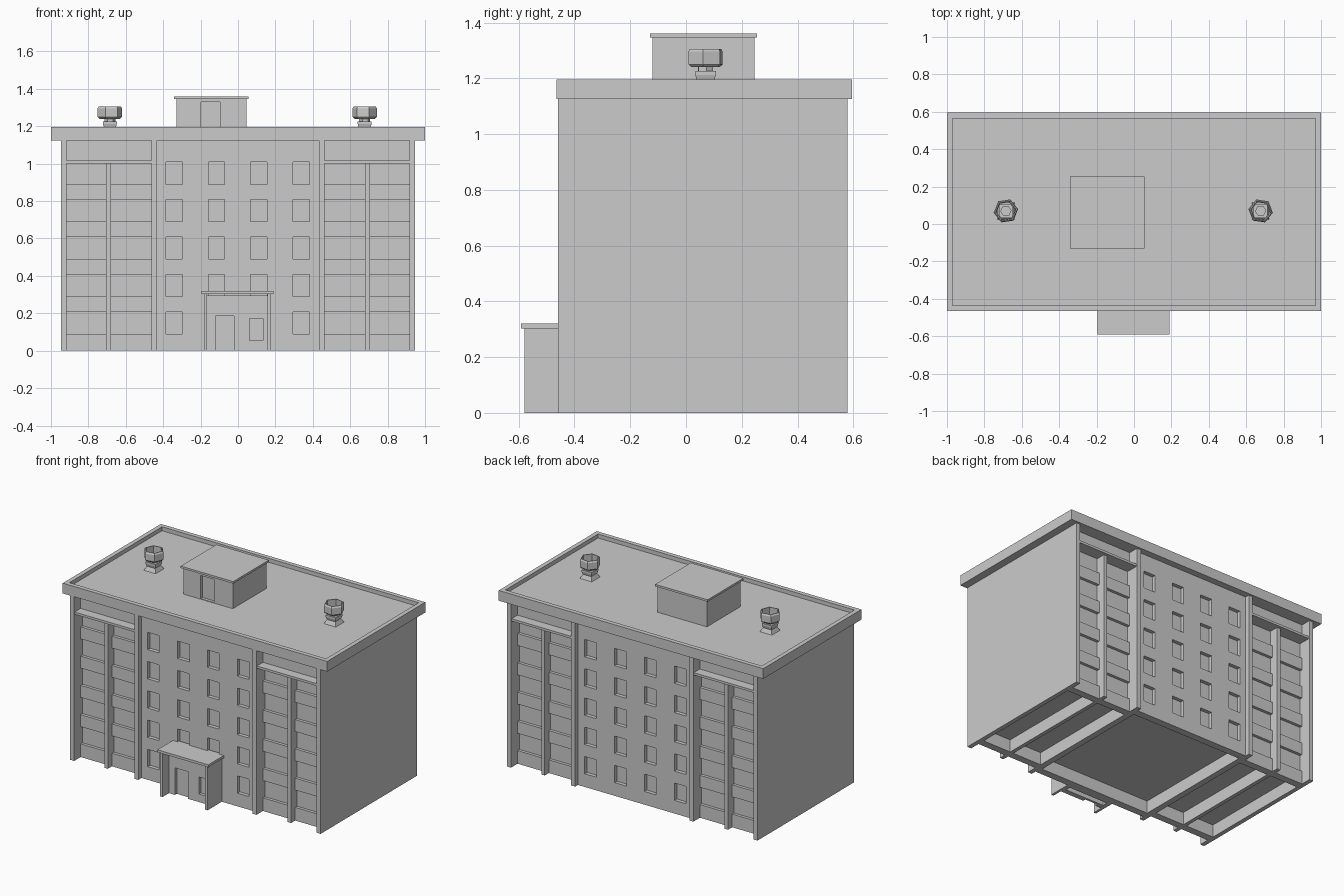
import bpy
import bmesh
import math
from mathutils import Matrix

if "Cube" in bpy.data.objects:
    bpy.data.objects.remove(bpy.data.objects["Cube"], do_unlink=True)

GREY = 0.6
grey = bpy.data.materials.new("concrete_grey")
grey.use_nodes = True
grey.diffuse_color = (GREY, GREY, GREY, 1)
grey.node_tree.nodes["Principled BSDF"].inputs["Base Color"].default_value = (GREY, GREY, GREY, 1)


def make(name, bm):
    mesh = bpy.data.meshes.new(name)
    bmesh.ops.recalc_face_normals(bm, faces=bm.faces)
    bm.to_mesh(mesh)
    bm.free()
    mesh.materials.append(grey)
    obj = bpy.data.objects.new(name, mesh)
    bpy.context.collection.objects.link(obj)
    return obj


def boxes(name, ranges):
    """One object from boxes given as (x range, y range, z range)."""
    bm = bmesh.new()
    for spans in ranges:
        size = [b - a for a, b in spans]
        mid = [(a + b) / 2 for a, b in spans]
        bmesh.ops.create_cube(bm, size=1, matrix=Matrix.Translation(mid) @ Matrix.Diagonal((*size, 1)))
    return make(name, bm)


def cut(obj, ranges):
    """Subtract boxes from an object."""
    cutter = boxes("cutter", ranges)
    cutter.hide_render = True
    mod = obj.modifiers.new("openings", 'BOOLEAN')
    mod.operation = 'DIFFERENCE'
    mod.solver = 'EXACT'
    mod.object = cutter
    bpy.ops.object.select_all(action='DESELECT')
    bpy.context.view_layer.objects.active = obj
    obj.select_set(True)
    bpy.ops.object.modifier_apply(modifier=mod.name)
    bpy.data.objects.remove(cutter, do_unlink=True)


def loft(name, rings, sides, turn, x, y, capped=True):
    """Stack of polygon rings given as (radius, height)."""
    bm = bmesh.new()
    loops = []
    for r, z in rings:
        angles = [turn + math.tau * i / sides for i in range(sides)]
        loops.append([bm.verts.new((x + r * math.cos(a), y + r * math.sin(a), z)) for a in angles])
    pairs = list(zip(loops, loops[1:]))
    if not capped:
        pairs.append((loops[-1], loops[0]))
    for low, high in pairs:
        for i in range(sides):
            j = (i + 1) % sides
            bm.faces.new((low[i], low[j], high[j], high[i]))
    if capped:
        bm.faces.new(loops[0])
        bm.faces.new(loops[-1])
    return make(name, bm)


FRONT, BACK = -0.46, 0.58      # pillar faces
TOP = 1.125                    # underside of the roof slab
FLOOR = 0.085                  # ceiling of the open underside
SILLS = [0.09 + 0.2 * i for i in range(5)]
WIN_H = 0.118

# Central block with window recesses on both faces
core_f, core_b = FRONT + 0.035, BACK - 0.03
core = boxes("central_block", [((-0.44, 0.44), (core_f, core_b), (0, TOP))])
openings = [((-0.42, 0.42), (core_f + 0.05, core_b - 0.05), (-0.1, FLOOR))]
for row, z in enumerate(SILLS):
    for x in (-0.342, -0.115, 0.11, 0.337):
        span = (x - 0.044, x + 0.044)
        if row > 0 or abs(x) > 0.2:
            openings.append((span, (core_f - 0.1, core_f + 0.025), (z, z + WIN_H)))
        openings.append((span, (core_b - 0.025, core_b + 0.1), (z, z + WIN_H)))
cut(core, openings)

# Side bays: ribbon windows, pillars, sunshades
bay_f, bay_b = FRONT + 0.07, BACK - 0.07
for side, s in (("left", 1), ("right", -1)):
    def span(a, b):
        return (min(s * a, s * b), max(s * a, s * b))

    bay = boxes(side + "_bay", [(span(0.45, 0.93), (bay_f, bay_b), (0, TOP))])
    holes = [(span(a, b), (bay_f + 0.05, bay_b - 0.05), (-0.1, FLOOR))
             for a, b in ((0.46, 0.68), (0.705, 0.918))]
    for z in SILLS:
        for y in ((bay_f - 0.1, bay_f + 0.02), (bay_b - 0.02, bay_b + 0.1)):
            holes.append((span(0.455, 0.925), y, (z, z + WIN_H)))
    cut(bay, holes)

    boxes(side + "_end_wall", [(span(0.917, 0.947), (FRONT, BACK), (0, TOP))])
    boxes(side + "_inner_pillar", [
        (span(0.432, 0.462), (FRONT, BACK), (0, TOP))])
    boxes(side + "_bay_mullions", [
        (span(0.68, 0.706), (FRONT + 0.025, FRONT + 0.12), (0, 1.0)),
        (span(0.68, 0.706), (BACK - 0.12, BACK - 0.025), (0, 1.0)),
        (span(0.68, 0.706), (FRONT + 0.12, BACK - 0.12), (0, FLOOR + 0.01))])
    boxes(side + "_sunshades", [
        (span(0.46, 0.92), (FRONT + 0.005, bay_f + 0.03), (1.0, 1.016)),
        (span(0.46, 0.92), (bay_b - 0.03, BACK - 0.005), (1.0, 1.016))])

# Roof slab with a sunken deck
roof = boxes("roof", [((-1, 1), (-0.465, 0.595), (TOP, 1.195))])
cut(roof, [((-0.97, 0.97), (-0.435, 0.565), (1.168, 1.3))])
DECK = 1.167

# Stair house on the roof
house = boxes("stair_house", [((-0.33, 0.045), (-0.12, 0.245), (DECK, 1.346))])
cut(house, [((-0.198, -0.097), (-0.2, -0.1), (DECK + 0.005, 1.33))])
boxes("stair_house_roof", [((-0.342, 0.055), (-0.13, 0.255), (1.346, 1.36))])

# Entrance porch
porch = boxes("porch_wall", [((-0.17, 0.165), (-0.51, core_f + 0.01), (0, 0.295))])
cut(porch, [((-0.12, -0.022), (-0.6, -0.49), (-0.1, 0.185)),
            ((0.062, 0.134), (-0.6, -0.49), (0.055, 0.172)),
            ((-0.15, 0.145), (-0.475, -0.44), (-0.1, FLOOR))])
boxes("porch_fins", [((-0.182, -0.165), (-0.58, core_f + 0.01), (0, 0.305)),
                     ((0.158, 0.175), (-0.58, core_f + 0.01), (0, 0.305))])
boxes("porch_canopy", [((-0.195, 0.19), (-0.592, core_f + 0.015), (0.303, 0.32))])

# Roof vents: square flared base, neck and an open hexagonal cowl
for name, x, turn in (("right", -0.685, 0.15), ("left", 0.677, -0.15)):
    y = 0.07
    loft(name + "_vent_base", [(0.064, DECK), (0.045, 1.195), (0.052, 1.212), (0.052, 1.226)],
         4, math.pi / 4, x, y)
    loft(name + "_vent_neck", [(0.03, 1.225), (0.03, 1.25)], 6, 0.1, x, y)
    loft(name + "_vent_cowl", [(0.055, 1.24), (0.066, 1.25), (0.066, 1.296), (0.06, 1.306),
                               (0.054, 1.306), (0.056, 1.25), (0.05, 1.24)],
         6, turn, x, y, capped=False)
